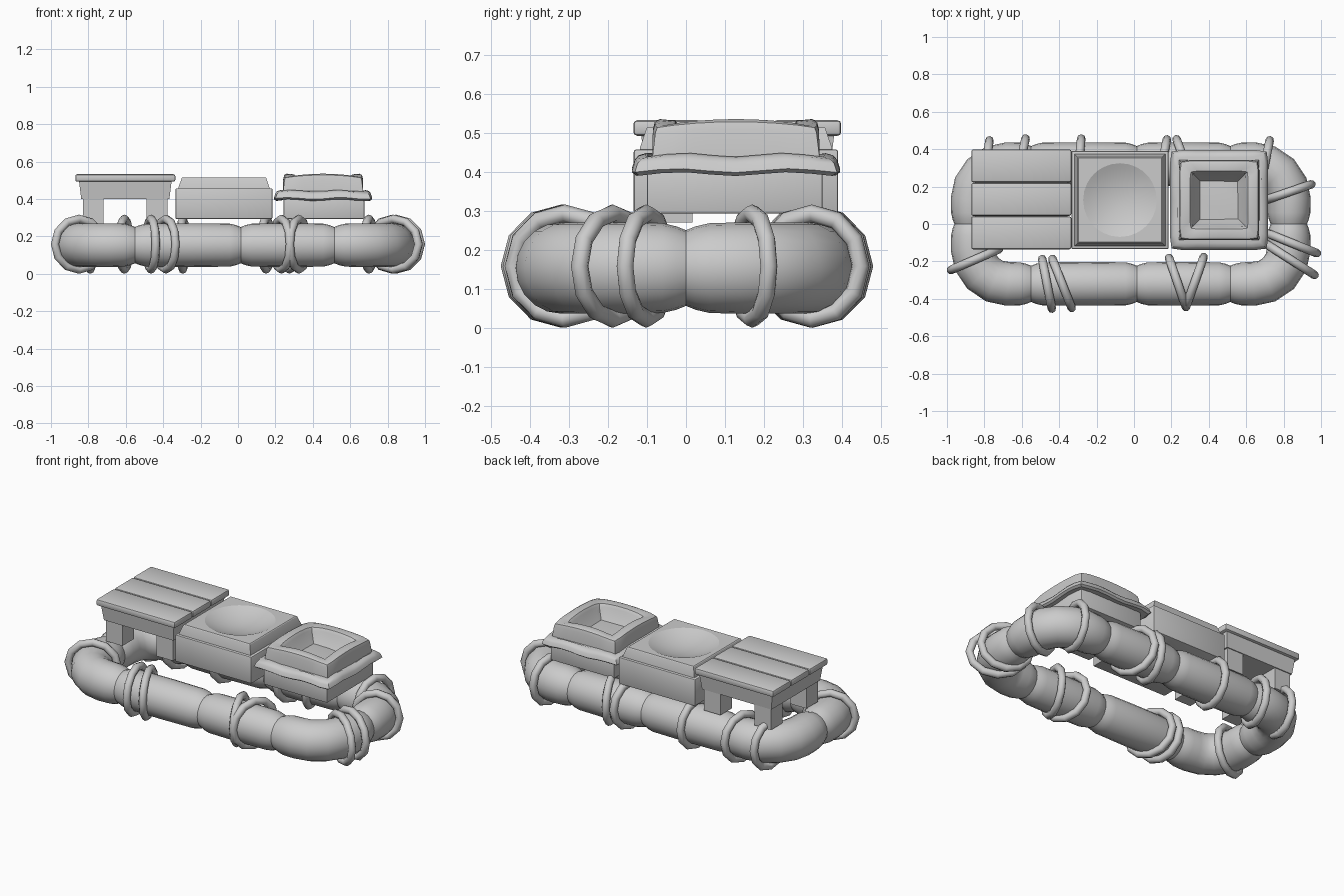
import bpy, bmesh, math
from mathutils import Vector

if "Cube" in bpy.data.objects:
    bpy.data.objects.remove(bpy.data.objects["Cube"])

def finish(bm, name, angle=35):
    bmesh.ops.recalc_face_normals(bm, faces=bm.faces)
    me = bpy.data.meshes.new(name)
    bm.to_mesh(me)
    bm.free()
    ob = bpy.data.objects.new(name, me)
    bpy.context.collection.objects.link(ob)
    bpy.ops.object.select_all(action='DESELECT')
    ob.select_set(True)
    bpy.context.view_layer.objects.active = ob
    bpy.ops.object.shade_smooth_by_angle(angle=math.radians(angle))
    return ob

def skin(name, loops, closed=False, angle=35):
    """Join equal-length point loops with quads; cap the ends unless closed."""
    bm = bmesh.new()
    rows = [[bm.verts.new(p) for p in lp] for lp in loops]
    n = len(rows[0])
    for a, b in zip(rows, rows[1:] + ([rows[0]] if closed else [])):
        for i in range(n):
            bm.faces.new((a[i], a[(i + 1) % n], b[(i + 1) % n], b[i]))
    if not closed:
        bm.faces.new(rows[0])
        bm.faces.new(rows[-1])
    return finish(bm, name, angle)

def box(name, x0, x1, y0, y1, z0, z1, bevel=0.0, taper=0.0):
    bm = bmesh.new()
    bmesh.ops.create_cube(bm, size=1)
    for v in bm.verts:
        t = taper if v.co.z < 0 else 0
        v.co = ((x0 + x1) / 2 + v.co.x * (x1 - x0 - 2 * t),
                (y0 + y1) / 2 + v.co.y * (y1 - y0 - 2 * t),
                z0 if v.co.z < 0 else z1)
    if bevel:
        bmesh.ops.bevel(bm, geom=bm.edges[:], offset=bevel, segments=2, profile=0.5, affect='EDGES')
    return finish(bm, name)

def square_loop(cx, cy, hx, hy, z, wave=0.0, dome=0.0, rnd=False, n=8):
    pts = []
    for s in range(4):
        for k in range(n):
            t = -1 + 2 * k / n
            u, v = [(t, -1), (1, t), (-t, 1), (-1, -t)][s]
            if rnd:
                r = math.hypot(u, v)
                u, v = u / r, v / r
            elif k == 0 and (wave or dome):
                u, v = u * 0.97, v * 0.97
            ph = s * n + k
            pts.append((cx + u * hx, cy + v * hy,
                        z + wave * math.sin(ph * 1.45) + dome * (1 - t * t)))
    return pts

# Float: rounded segments swept round a ring, pinched at every joint
XL, XR, Y, Z, R = -0.863, 0.828, 0.32, 0.153, 0.117

def segment(name, path):
    P = [Vector((x, y, Z)) for x, y in path]
    d0, d1 = (P[1] - P[0]).normalized(), (P[-2] - P[-1]).normalized()
    rad = [(0.0, 0.097), (0.025, 0.107), (0.06, R - 0.002)]
    pts = [(P[0] + d0 * o, r) for o, r in rad] + [(p, R) for p in P[1:-1]]
    pts += [(P[-1] + d1 * o, r) for o, r in reversed(rad)]
    loops = []
    for i, (p, r) in enumerate(pts):
        t = (pts[min(i + 1, len(pts) - 1)][0] - pts[max(i - 1, 0)][0]).normalized()
        side = Vector((-t.y, t.x, 0))
        loops.append([p + side * (r * math.cos(a)) + Vector((0, 0, r * math.sin(a)))
                      for a in (2 * math.pi * k / 20 for k in range(20))])
    skin(name, loops, angle=50)

for sy, ny in ((-1, "front"), (1, "back")):
    segment(f"float_{ny}_left", [(-0.55, sy * Y), (-0.26, sy * Y), (0.015, sy * Y)])
    segment(f"float_{ny}_right", [(0.015, sy * Y), (0.26, sy * Y), (0.515, sy * Y)])
    for xe, xj, sx, nx in ((XL, -0.55, -1, "left"), (XR, 0.515, 1, "right")):
        c = 0.19
        bend = [(xe - sx * c + sx * c * math.sin(a), sy * (Y - c + c * math.cos(a)))
                for a in (math.pi / 2 * k / 4 for k in range(5))]
        segment(f"float_corner_{ny}_{nx}", [(xj, sy * Y)] + bend + [(xe, 0)])

# Rope loops: each given by the two ends of its tilted chord seen from above
ropes = [((-0.495, -0.165), (-0.435, -0.475)), ((-0.445, -0.165), (-0.325, -0.47)),
         ((0.18, -0.16), (0.285, -0.465)), ((0.38, -0.155), (0.27, -0.465)),
         ((-1.0, -0.255), (-0.70, -0.125)),
         ((0.97, 0.22), (0.68, 0.12)), ((1.0, -0.165), (0.69, -0.04)), ((0.985, -0.285), (0.68, -0.09)),
         ((-0.77, 0.47), (-0.81, 0.17)), ((-0.575, 0.48), (-0.64, 0.17)),
         ((-0.28, 0.48), (-0.31, 0.165)), ((0.18, 0.475), (0.12, 0.165)),
         ((0.22, 0.475), (0.33, 0.17)), ((0.73, 0.47), (0.67, 0.175))]
for i, (a, b) in enumerate(ropes):
    a, b = Vector((*a, 0.158)), Vector((*b, 0.158))
    mid, u = (a + b) / 2, (a - b).normalized()
    w, m = Vector((-u.y, u.x, 0)), 0.023
    hu, hv = (a - b).length / 2 - m, 0.158 - m
    loops = []
    for k in range(12):
        t = 2 * math.pi * k / 12
        out = u * math.cos(t) + Vector((0, 0, math.sin(t)))
        ctr = mid + u * (hu * math.cos(t)) + Vector((0, 0, hv * math.sin(t)))
        loops.append([ctr + out * (m * math.cos(s)) + w * (m * math.sin(s))
                      for s in (2 * math.pi * j / 8 for j in range(8))])
    skin(f"rope_loop_{i + 1}", loops, closed=True, angle=50)

# Slatted table
for i in range(3):
    y = -0.135 + i * 0.179
    box(f"table_plank_{i + 1}", -0.87, -0.335, y, y + 0.175, 0.492, 0.532, 0.01)
box("table_apron", -0.85, -0.355, -0.115, 0.38, 0.40, 0.495, taper=0.012)
for x in (-0.83, -0.488):
    for y in (-0.095, 0.25):
        box("table_leg", x, x + 0.112, y, y + 0.112, 0.27, 0.405)

# Basin block with a shallow round dish
box("basin_base", -0.334, 0.184, -0.134, 0.39, 0.293, 0.457, 0.006)
cx, cy = -0.075, 0.128
dish = [square_loop(cx, cy, 0.243, 0.246, 0.45), square_loop(cx, cy, 0.243, 0.246, 0.462),
        square_loop(cx, cy, 0.226, 0.229, 0.512), square_loop(cx, cy, 0.222, 0.225, 0.515)]
for f in (1.0, 0.85, 0.65, 0.45, 0.25, 0.08):
    dish.append(square_loop(cx, cy, 0.197 * f, 0.197 * f, 0.515 - 0.045 * (1 - f * f), rnd=True))
skin("basin_dish", dish, angle=20)

# Hearth: base, wavy ledge and domed rim with a tapering pit
cx, cy = 0.455, 0.128
box("hearth_base", 0.243, 0.675, -0.10, 0.35, 0.293, 0.42, 0.006)
skin("hearth_ledge", [square_loop(cx, cy, hx, hx + 0.005, z, wave=0.005) for hx, z in
                      ((0.22, 0.398), (0.25, 0.394), (0.262, 0.403), (0.255, 0.425), (0.245, 0.437), (0.225, 0.443))])
skin("hearth_rim", [square_loop(cx, cy, h, h, z, dome=d) for h, z, d in
                    ((0.215, 0.43, 0), (0.213, 0.50, 0.008), (0.208, 0.513, 0.015), (0.195, 0.518, 0.017),
                     (0.155, 0.516, 0.015), (0.144, 0.505, 0.01), (0.138, 0.49, 0), (0.065, 0.40, 0))])
